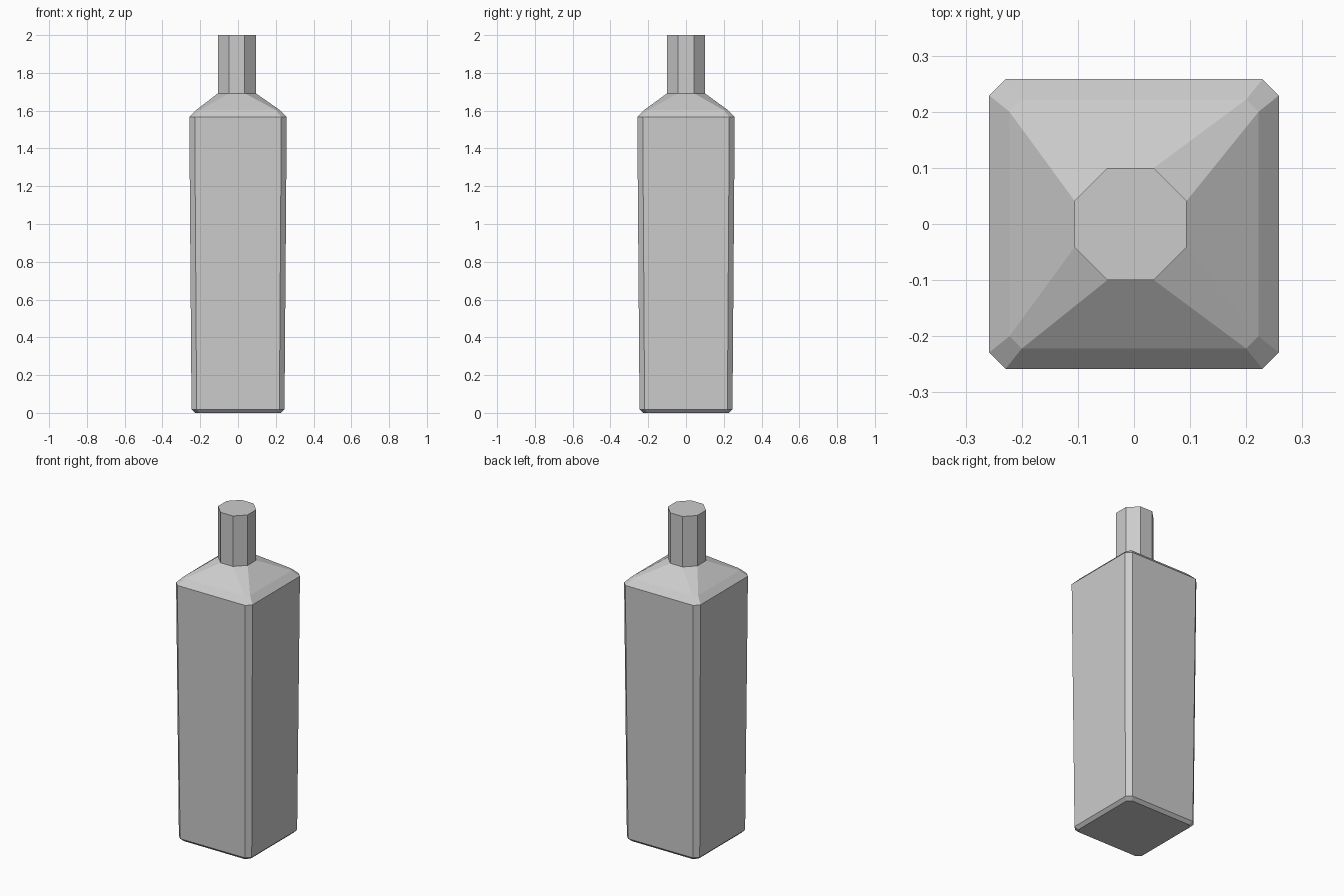
import bpy, bmesh

if "Cube" in bpy.data.objects:
    bpy.data.objects.remove(bpy.data.objects["Cube"])

# Each ring: height, half width, corner cut, x offset
rings = [
    (0.0, 0.228, 0.024, 0.0),       # base
    (0.018, 0.246, 0.027, 0.0),     # lower bevel
    (1.566, 0.258, 0.029, 0.0),     # shoulder edge
    (1.603, 0.222, 0.022, 0.0),     # shoulder bevel
    (1.692, 0.1, 0.0586, -0.006),   # neck root
    (2.0, 0.1, 0.0586, -0.006),     # mouth
]


def cut_square(h, c, x, z):
    i = h - c
    pts = [(h, -i), (h, i), (i, h), (-i, h), (-h, i), (-h, -i), (-i, -h), (i, -h)]
    return [(px + x, py, z) for px, py in pts]


def loft(name, rings):
    bm = bmesh.new()
    loops = [[bm.verts.new(p) for p in cut_square(h, c, x, z)] for z, h, c, x in rings]
    for a, b in zip(loops, loops[1:]):
        for k in range(8):
            n = (k + 1) % 8
            bm.faces.new((a[k], a[n], b[n], b[k]))
    bm.faces.new(loops[0][::-1])
    bm.faces.new(loops[-1])
    bmesh.ops.recalc_face_normals(bm, faces=bm.faces)
    mesh = bpy.data.meshes.new(name)
    bm.to_mesh(mesh)
    bm.free()
    obj = bpy.data.objects.new(name, mesh)
    bpy.context.collection.objects.link(obj)
    return obj


# Square bottle with sloped shoulders and octagonal neck
loft("bottle", rings)
